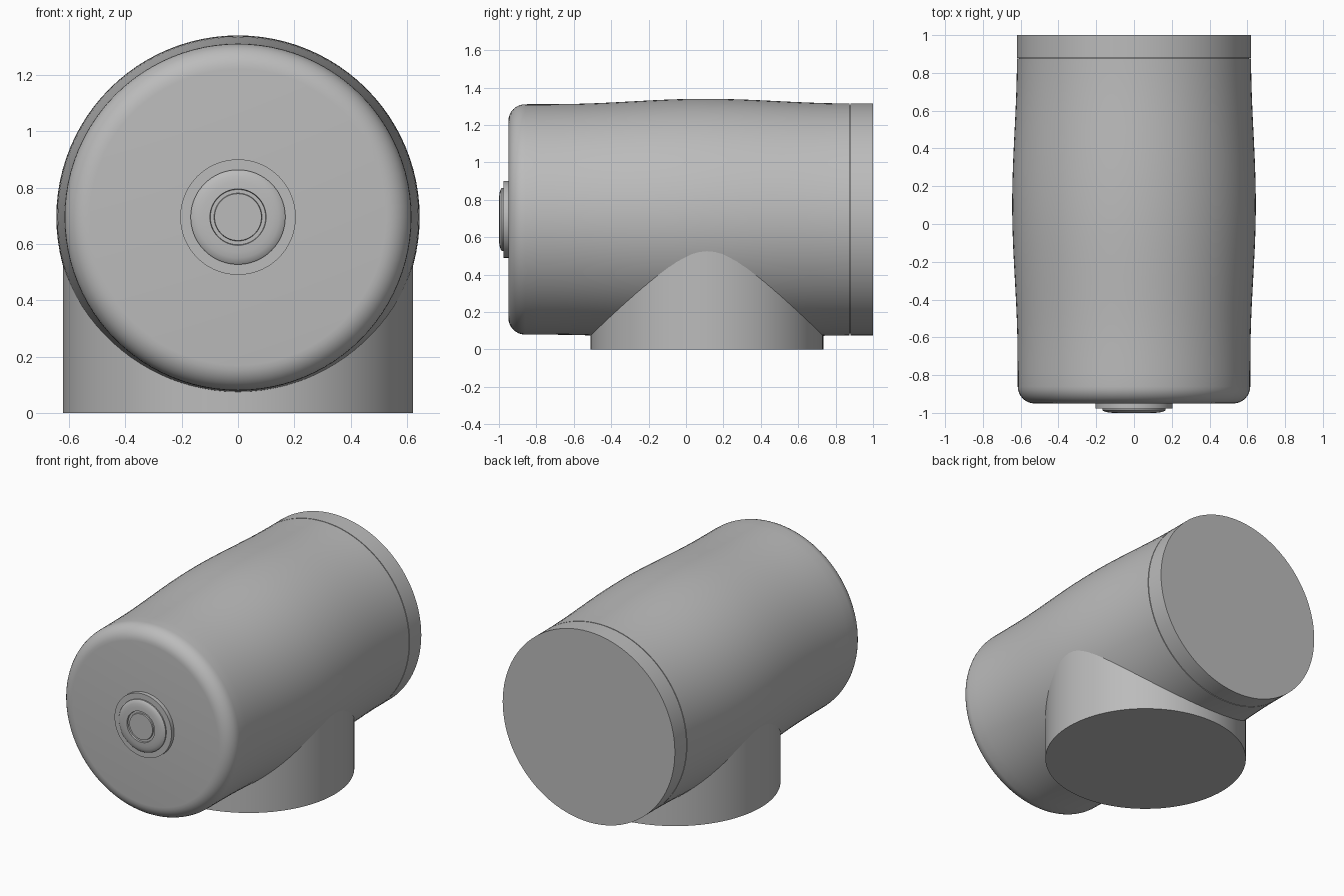
import bpy
import bmesh
import math
from mathutils import Matrix

cube = bpy.data.objects.get("Cube")
if cube:
    bpy.data.objects.remove(cube, do_unlink=True)

AXIS_Z = 0.695   # height of the barrel axis
SEGMENTS = 96

grey = bpy.data.materials.new("neutral grey")
grey.use_nodes = True
grey.diffuse_color = (0.5, 0.5, 0.5, 1)
grey.node_tree.nodes["Principled BSDF"].inputs["Base Color"].default_value = (0.5, 0.5, 0.5, 1)


def lathe(name, profile, matrix):
    """Spin (radius, height) points around local z; points with radius 0 close the ends."""
    bm = bmesh.new()
    verts = [bm.verts.new((r, 0, h)) for r, h in profile]
    edges = [bm.edges.new(pair) for pair in zip(verts, verts[1:])]
    bmesh.ops.spin(bm, geom=verts + edges, cent=(0, 0, 0), axis=(0, 0, 1),
                   angle=math.tau, steps=SEGMENTS)
    bmesh.ops.remove_doubles(bm, verts=bm.verts, dist=0.0001)
    bmesh.ops.recalc_face_normals(bm, faces=bm.faces)
    mesh = bpy.data.meshes.new(name)
    bm.to_mesh(mesh)
    bm.free()
    obj = bpy.data.objects.new(name, mesh)
    bpy.context.collection.objects.link(obj)
    obj.matrix_world = matrix
    mesh.materials.append(grey)
    bpy.ops.object.select_all(action="DESELECT")
    obj.select_set(True)
    bpy.context.view_layer.objects.active = obj
    bpy.ops.object.shade_smooth_by_angle(angle=math.radians(30))
    return obj


def arc(r, h, size, start, end, steps=8):
    """Rounded corner points around (r, h)."""
    angles = [math.radians(start + (end - start) * i / steps) for i in range(steps + 1)]
    return [(r + size * math.cos(a), h + size * math.sin(a)) for a in angles]


def bulge(y):
    """Barrel radius, widest just behind the middle."""
    t = min(abs(y - 0.1) / 0.78, 1)
    return 0.62 + 0.0125 * (1 + math.cos(math.pi * t)) - 0.005 * max(0, -y)


# Local z points along +y so profile heights are y positions
along_y = Matrix.Translation((0, 0, AXIS_Z)) @ Matrix.Rotation(-math.pi / 2, 4, "X")

# Barrel with a rounded front edge
rear = 0.875
ys = [-0.86 + (rear + 0.86) * i / 24 for i in range(25)]
front = arc(bulge(-0.86) - 0.09, -0.86, 0.09, -90, 0)
lathe("barrel", [(0, -0.95)] + front + [(bulge(y), y) for y in ys[1:]]
      + [(0.6, rear), (0, rear)], along_y)

# Rear cap behind a hairline seam
lathe("rear_cap", [(0, rear), (0.61, rear), (0.61, 0.88), (0.62, 0.88),
                   (0.62, 1), (0, 1)], along_y)

# Round plate and domed button on the front
lathe("button_plate", [(0, -0.945), (0.205, -0.945), (0.205, -0.977), (0, -0.977)], along_y)
lathe("button", [(0, -0.97), (0.168, -0.97), (0.168, -0.985), (0.16, -0.991),
                 (0.145, -0.996), (0.125, -0.999), (0.1, -1), (0.098, -0.99),
                 (0.085, -0.99), (0.083, -0.998), (0, -0.998)], along_y)

# Round neck that joins the underside
lathe("neck", [(0, 0), (0.622, 0), (0.622, 0.66), (0, 0.66)],
      Matrix.Translation((0, 0.112, 0)))
